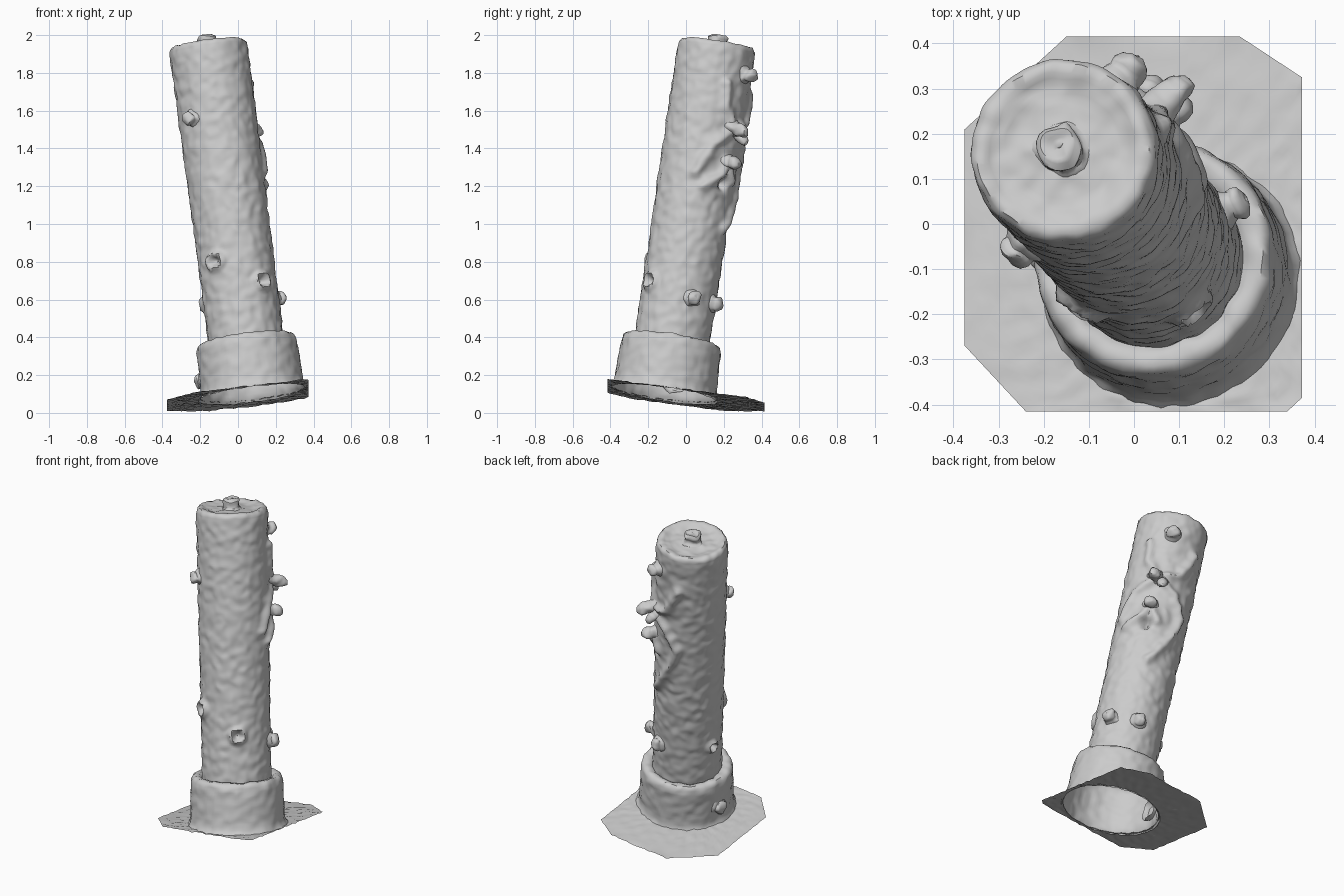
import bpy, bmesh, math
from mathutils import Vector, Matrix, noise

if "Cube" in bpy.data.objects:
    bpy.data.objects.remove(bpy.data.objects["Cube"], do_unlink=True)

stone = bpy.data.materials.new("pale_grey_stone")
stone.use_nodes = True
grey = (0.6, 0.6, 0.6, 1)
stone.diffuse_color = grey
stone.node_tree.nodes["Principled BSDF"].inputs["Base Color"].default_value = grey

# Leaning axis shared by the collar, post and knobs
BASE = Vector((0.079, -0.116, 0.105))
AXIS = Vector((-0.129, 0.152, 1)).normalized()
turn = Vector((0, 0, 1)).rotation_difference(AXIS)
LEAN = Matrix.Translation(BASE) @ turn.to_matrix().to_4x4()


def finish(name, bm, angle=50):
    bmesh.ops.recalc_face_normals(bm, faces=bm.faces)
    mesh = bpy.data.meshes.new(name)
    bm.to_mesh(mesh)
    bm.free()
    mesh.materials.append(stone)
    obj = bpy.data.objects.new(name, mesh)
    bpy.context.collection.objects.link(obj)
    bpy.ops.object.select_all(action='DESELECT')
    obj.select_set(True)
    bpy.context.view_layer.objects.active = obj
    bpy.ops.object.shade_smooth_by_angle(angle=math.radians(angle))
    return obj


def refine(profile, step):
    points = []
    for a, b in zip(profile, profile[1:]):
        a, b = Vector(a), Vector(b)
        n = max(1, round((b - a).length / step))
        points += [a.lerp(b, i / n) for i in range(n)]
    return points + [Vector(profile[-1])]


def lathe(name, profile, segments, step, matrix, rough, relief=None):
    bm = bmesh.new()
    rings = []
    for r, h in refine(profile, step):
        if r < 0.001:
            rings.append([bm.verts.new(matrix @ Vector((0, 0, h)))])
            continue
        ring = []
        for i in range(segments):
            t = math.tau * i / segments
            p = Vector((r * math.cos(t), r * math.sin(t), h))
            n = Vector((p.x, p.y, 0)).normalized()
            d = relief(t, h, r) if relief else 0
            p += n * d
            p += noise.noise_vector(matrix @ p * 22) * rough
            ring.append(bm.verts.new(matrix @ p))
        rings.append(ring)
    for a, b in zip(rings, rings[1:]):
        for i in range(segments):
            j = (i + 1) % segments
            if len(b) == 1:
                bm.faces.new((a[i], a[j], b[0]))
            else:
                bm.faces.new((a[i], a[j], b[j], b[i]))
    return finish(name, bm)


# Raised folds on the post, as (distance around from FOLD, height)
FOLD = math.radians(47)
folds = [
    [(-.17, 1.17), (-.1, 1.33), (0, 1.43), (.12, 1.35), (.2, 1.22), (.15, 1.07), (.05, .9)],
    [(.2, 1.65), (.13, 1.48), (0, 1.43), (-.06, 1.53), (-.08, 1.66)],
    [(-.12, 1.1), (-.03, 1.17), (0, 1.25), (.06, 1.15)],
]
craters = [(237, .70, .055), (308, .565, .052), (169, .51, .04)]


def around(t, centre):
    return (t - centre + math.pi) % math.tau - math.pi


def post_relief(t, h, r):
    if r < 0.19:
        return 0
    d = 0
    for deg, height, size in craters:
        q = math.hypot(around(t, math.radians(deg)) * .2, h - height) / size
        d += .024 * math.exp(-((q - .75) / .3) ** 2) - .02 * math.exp(-(q / .4) ** 2)
    p = Vector((around(t, FOLD) * .2, h))
    near = 1
    for path in folds:
        for a, b in zip(path, path[1:]):
            a, b = Vector(a), Vector(b)
            k = max(0, min(1, (p - a).dot(b - a) / (b - a).length_squared))
            near = min(near, (p - a.lerp(b, k)).length)
    d += .028 * math.exp(-(near / .025) ** 2)
    # Hollow mouth below the lowest branch knob
    d -= .05 * math.exp(-((p - Vector((0, 1.13))).length / .03) ** 2)
    return d


# Tall post with a dished top and rounded rim
lathe("post", [(.2, .25), (.2, .6), (.205, 1.3), (.207, 1.83), (.203, 1.868),
               (.19, 1.882), (.172, 1.882), (.15, 1.872), (.12, 1.866),
               (.06, 1.87), (0, 1.87)], 112, .012, LEAN, .007, post_relief)

# Thick collar around the foot, open underneath
lathe("collar", [(.29, -.005), (.277, .018), (.272, .05), (.266, .25), (.258, .277),
                 (.243, .289), (.215, .287), (.195, .272)], 96, .014, LEAN, .007)

# Stub on the dished top
lathe("top_stub", [(.068, 1.862), (.05, 1.878), (.046, 1.9), (.05, 1.918),
                   (.036, 1.934), (0, 1.936)], 24, .008, LEAN, .014)


def knob(name, deg, height, radius, out, size, droop=0):
    t = math.radians(deg)
    n = Vector((math.cos(t), math.sin(t), 0))
    aim = (n + Vector((0, 0, droop))).normalized()
    rot = Vector((0, 0, 1)).rotation_difference(aim).to_matrix().to_4x4()
    place = LEAN @ Matrix.Translation(n * radius + Vector((0, 0, height))) @ rot
    s = size
    lathe(name, [(s * 1.45, -.03), (s * 1.15, .004), (s * .85, out * .35), (s * .9, out * .6),
                 (s * .75, out * .85), (s * .4, out), (0, out * 1.02)], 20, .008, place, .012)


# Cut branch knobs: angle, height, start radius, reach, size, droop
knobs = {
    "front_right_knob": (227, 1.475, .2, .05, .042),
    "low_knob_a": (22, .5, .195, .055, .042),
    "low_knob_b": (70, .5, .195, .055, .042),
    "upper_knob": (57, 1.73, .2, .075, .042),
    "branch_knob": (46, 1.44, .2, .12, .042, -.25),
    "branch_twig": (58, 1.41, .2, .085, .03, -.5),
    "lower_branch_knob": (47, 1.25, .2, .085, .04, -.1),
    "collar_knob": (170, .105, .26, .04, .048),
}
for name, values in knobs.items():
    knob(name, *values)

# Uneven ground sheet with clipped corners and a round opening
outline = [Vector(p) for p in [(-.15, .415), (.235, .415), (.372, .325), (.372, -.385),
                               (.34, -.415), (-.24, -.415), (-.375, -.27), (-.375, .21)]]
centre = BASE.xy
bm = bmesh.new()
rows = []
for a, b in zip(outline, outline[1:] + outline[:1]):
    n = max(2, round((b - a).length / .025))
    for i in range(n):
        edge = a.lerp(b, i / n)
        inner = centre + (edge - centre).normalized() * .275
        row = []
        for k in range(11):
            p = inner.lerp(edge, k / 10)
            z = .081 + .118 * p.x - .13 * p.y
            z += .007 * noise.noise(Vector((p.x * 30, p.y * 30, 0)))
            row.append(bm.verts.new((p.x, p.y, max(0, z))))
        rows.append(row)
for a, b in zip(rows, rows[1:] + rows[:1]):
    for k in range(10):
        bm.faces.new((a[k], a[k + 1], b[k + 1], b[k]))
finish("ground_sheet", bm)
